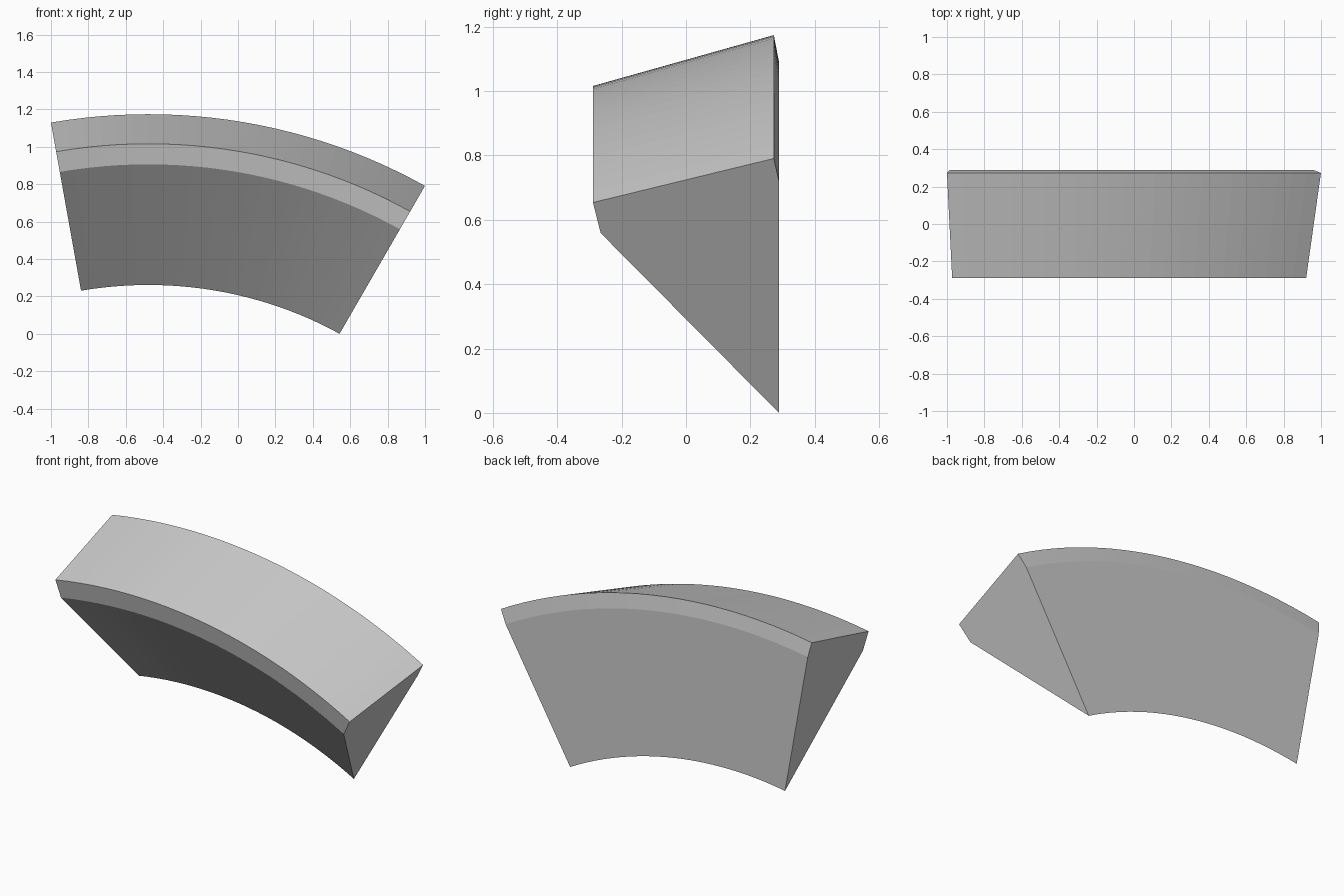
import bpy, bmesh
from math import radians, sin, cos

if "Cube" in bpy.data.objects:
    bpy.data.objects.remove(bpy.data.objects["Cube"])

# Cross-section: (y, distance outward from the inner edge)
PROFILE = [(0.289, 0.0), (0.289, 0.83), (0.273, 0.913),
           (-0.289, 0.755), (-0.265, 0.645)]
START, END, STEPS = -10.15, 30.0, 24
RX, RZ = 2.044, 1.948          # inner arc radii
CX, CZ = -0.479, -1.687        # arc centre

bm = bmesh.new()

# Sweep the wedge section around the arc
rings = []
for i in range(STEPS + 1):
    t = radians(START + (END - START) * i / STEPS)
    rings.append([bm.verts.new((CX + (RX + d) * sin(t), y,
                                CZ + (RZ + d) * cos(t)))
                  for y, d in PROFILE])
n = len(PROFILE)
for a, b in zip(rings, rings[1:]):
    for j in range(n):
        k = (j + 1) % n
        bm.faces.new((a[j], a[k], b[k], b[j]))

# End caps
bm.faces.new(rings[0])
bm.faces.new(rings[-1])
bmesh.ops.recalc_face_normals(bm, faces=bm.faces[:])

mesh = bpy.data.meshes.new("curved_wedge_block")
bm.to_mesh(mesh)
bm.free()
block = bpy.data.objects.new("curved_wedge_block", mesh)
bpy.context.collection.objects.link(block)
